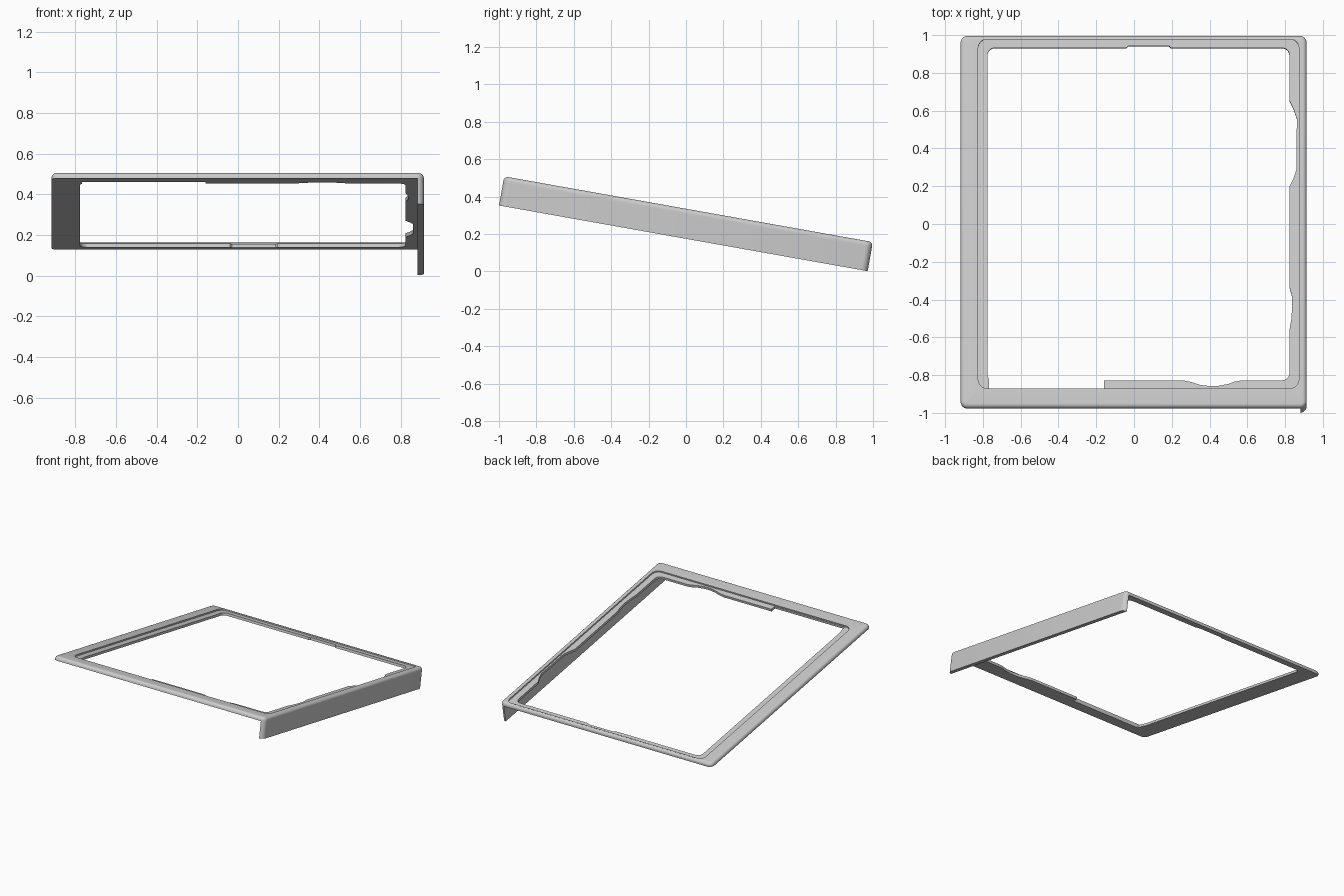
import bpy, bmesh, math
from mathutils import Vector

cube = bpy.data.objects.get("Cube")
if cube:
    bpy.data.objects.remove(cube, do_unlink=True)

TILT = math.radians(10.1)
MID_Y, MID_Z = 0.0135, 0.3325
THICK, STEP, DEPTH, ROUND = 0.03, 0.011, 0.158, 0.022
X0, X1, HALF = -0.918, 0.914, 1.001

grey = bpy.data.materials.new("light grey")
grey.use_nodes = True
colour = (0.6, 0.6, 0.6, 1)
grey.diffuse_color = colour
grey.node_tree.nodes["Principled BSDF"].inputs["Base Color"].default_value = colour


def along(y):
    """Level y to distance along the sloping plate."""
    return (y - MID_Y) / math.cos(TILT)


def arc(cx, cy, r, quarter, n=6):
    return [(cx + r * math.cos((quarter + i / n) * math.pi / 2),
             cy + r * math.sin((quarter + i / n) * math.pi / 2)) for i in range(n + 1)]


def round_rect(x0, x1, y0, y1, r):
    return (arc(x1 - r, y1 - r, r, 0) + arc(x0 + r, y1 - r, r, 1)
            + arc(x0 + r, y0 + r, r, 2) + arc(x1 - r, y0 + r, r, 3))


def ring(bm, points, z):
    verts = [bm.verts.new((x, y, z)) for x, y in points]
    edges = [bm.edges.new((v, verts[i - 1])) for i, v in enumerate(verts)]
    return verts, edges


def wall(bm, a, b):
    for i in range(len(a[0])):
        bm.faces.new((a[0][i - 1], a[0][i], b[0][i], b[0][i - 1]))


def fill(bm, *rings):
    bmesh.ops.triangle_fill(bm, use_beauty=True, edges=[e for r in rings for e in r[1]])


def finish(bm, name):
    bmesh.ops.recalc_face_normals(bm, faces=bm.faces)
    mesh = bpy.data.meshes.new(name)
    bm.to_mesh(mesh)
    bm.free()
    mesh.materials.append(grey)
    ob = bpy.data.objects.new(name, mesh)
    bpy.context.collection.objects.link(ob)
    ob.rotation_euler.x = -TILT
    ob.location = (0, MID_Y, MID_Z)
    bpy.ops.object.select_all(action='DESELECT')
    ob.select_set(True)
    bpy.context.view_layer.objects.active = ob
    bpy.ops.object.shade_smooth_by_angle(angle=math.radians(30))


# Outline of the opening, with shallow finger cut-outs along the ledge
front, back, right, left = along(-0.826), along(0.935), 0.823, -0.776
r = 0.04
opening = arc(right - r, back - r, r, 0)
opening += [(0.195, back), (0.185, back + 0.01), (-0.03, back + 0.01), (-0.04, back)]
opening += arc(left + r, back - r, r, 1)
opening += [(x, along(y)) for x, y in (
    (left, -0.8), (-0.768, -0.82), (-0.768, -0.868), (-0.16, -0.868))]
opening += [(-0.16, front), (0.26, front)]
opening += [(x, along(y)) for x, y in (
    (0.3, -0.834), (0.35, -0.85), (0.4, -0.856), (0.44, -0.856), (0.5, -0.845), (0.53, -0.833))]
opening += [(0.57, front)] + arc(right - r, front + r, r, 3)
opening += [(x, along(y)) for x, y in (
    (right, -0.56), (0.833, -0.5), (0.838, -0.43), (0.836, -0.38), (right, -0.33),
    (right, 0.2), (0.845, 0.245), (0.86, 0.29), (0.862, 0.56), (0.845, 0.61), (right, 0.655))]

# Frame plate: rounded outer edge, recessed ledge, opening
bm = bmesh.new()


def outer(inset, z):
    return ring(bm, round_rect(X0 + inset, X1 - inset, -HALF + inset, HALF - inset,
                               0.036 - inset), z)


bottom = outer(0, -THICK)
last = bottom
for i in range(6):
    a = i / 5 * math.pi / 2
    nxt = outer(ROUND * (1 - math.cos(a)), ROUND * (math.sin(a) - 1))
    wall(bm, last, nxt)
    last = nxt
recess = round_rect(-0.825, 0.873, along(-0.871), along(0.981), 0.05)
rim_top, rim_low = ring(bm, recess, 0), ring(bm, recess, -STEP)
hole_top, hole_low = ring(bm, opening, -STEP), ring(bm, opening, -THICK)
fill(bm, last, rim_top)
wall(bm, rim_top, rim_low)
fill(bm, rim_low, hole_top)
wall(bm, hole_top, hole_low)
fill(bm, hole_low, bottom)
finish(bm, "frame_plate")

# Side skirt hanging under the left edge
bm = bmesh.new()
INNER = 0.882
edge = [p for p in round_rect(X0, X1, -HALF, HALF, 0.036) if p[0] > INNER]
edge.sort(key=lambda p: p[1])
profile = [(INNER, -HALF)] + edge + [(INNER, HALF)]
top, low = ring(bm, profile, -THICK), ring(bm, profile, -DEPTH)
wall(bm, top, low)
fill(bm, top)
fill(bm, low)
finish(bm, "side_skirt")
